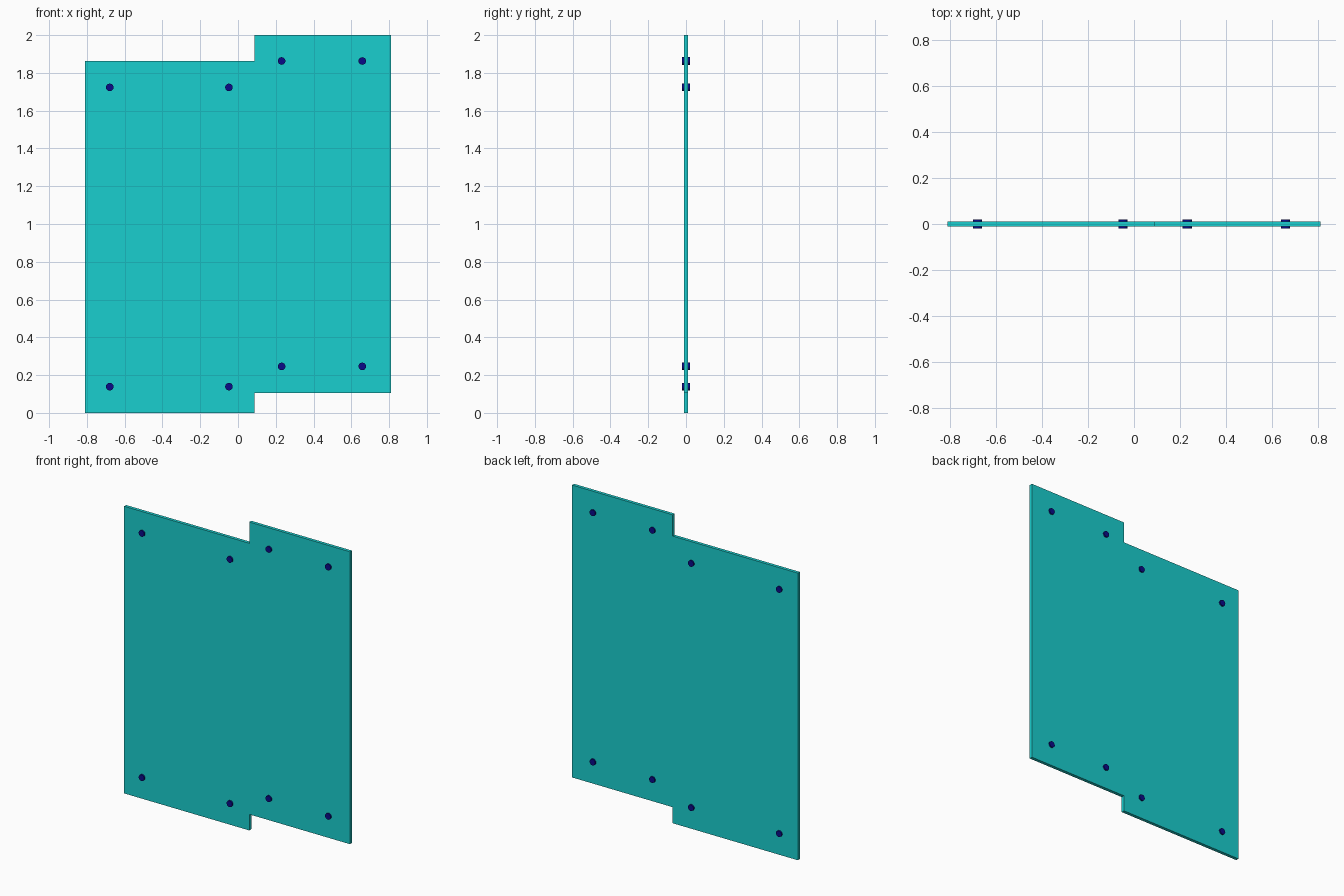
import bpy, bmesh, math

if "Cube" in bpy.data.objects:
    bpy.data.objects.remove(bpy.data.objects["Cube"])


def material(name, color):
    m = bpy.data.materials.new(name)
    m.diffuse_color = color
    m.use_nodes = True
    m.node_tree.nodes["Principled BSDF"].inputs["Base Color"].default_value = m.diffuse_color
    return m


PANEL = material("teal_panel", (0.01, 0.62, 0.62, 1))
BOLT = material("navy_bolt", (0.003, 0.003, 0.25, 1))

# Stepped panel: one outline extruded through its thickness
Y0, Y1 = -0.01, 0.011
outline = [(-0.81, 0), (0.088, 0), (0.088, 0.104), (0.81, 0.104),
           (0.81, 2.0), (0.088, 2.0), (0.088, 1.862), (-0.81, 1.862)]
bm = bmesh.new()
face = bm.faces.new([bm.verts.new((x, Y0, z)) for x, z in outline])
ext = bmesh.ops.extrude_face_region(bm, geom=[face])
bmesh.ops.translate(bm, vec=(0, Y1 - Y0, 0),
                    verts=[v for v in ext["geom"] if isinstance(v, bmesh.types.BMVert)])
bmesh.ops.recalc_face_normals(bm, faces=bm.faces)
mesh = bpy.data.meshes.new("stepped_panel")
bm.to_mesh(mesh)
bm.free()
mesh.materials.append(PANEL)
bpy.context.collection.objects.link(bpy.data.objects.new("stepped_panel", mesh))

# Fixing bolts: four per section, passing through the panel
sections = {"left": ((-0.679, -0.048), (0.139, 1.723)),
            "right": ((0.231, 0.658), (0.246, 1.863))}
for side, (xs, zs) in sections.items():
    for x in xs:
        for z in zs:
            bpy.ops.mesh.primitive_cylinder_add(
                vertices=32, radius=0.02, depth=0.04,
                location=(x, 0, z), rotation=(math.pi / 2, 0, 0))
            bolt = bpy.context.object
            bolt.name = f"{side}_bolt"
            bolt.data.materials.append(BOLT)
            bpy.ops.object.shade_smooth_by_angle()
